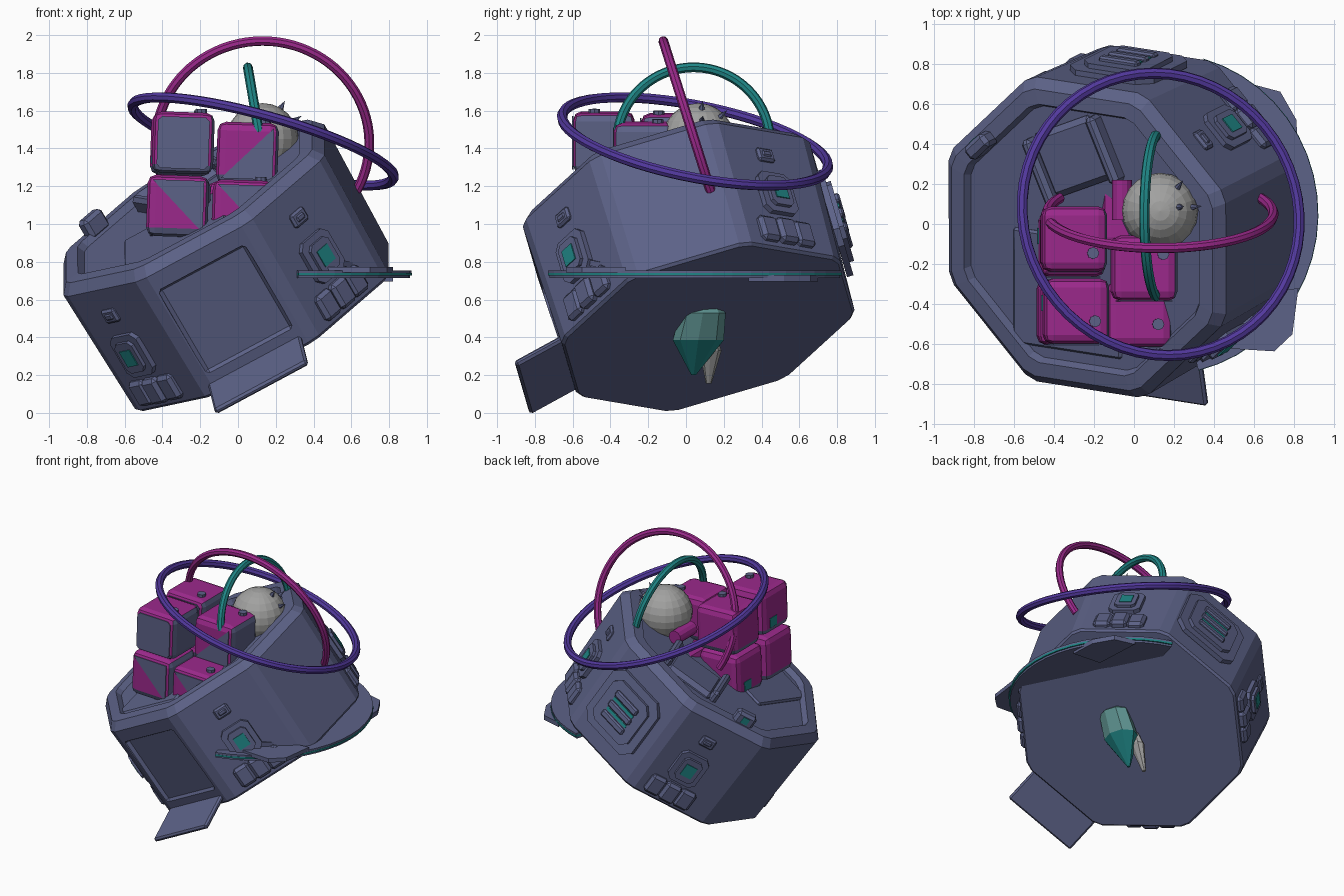
import bpy, bmesh, math
from mathutils import Matrix, Vector

if "Cube" in bpy.data.objects:
    bpy.data.objects.remove(bpy.data.objects["Cube"])

def mat(name, c):
    m = bpy.data.materials.new(name)
    m.diffuse_color = (*c, 1)
    m.use_nodes = True
    m.node_tree.nodes["Principled BSDF"].inputs["Base Color"].default_value = m.diffuse_color
    return m

SLATE = mat("slate_blue", (0.108, 0.122, 0.243))
TEAL = mat("teal", (0.014, 0.24, 0.24))
MAGENTA = mat("magenta", (0.33, 0.022, 0.26))
PURPLE = mat("purple", (0.085, 0.04, 0.34))
PALE = mat("pale_grey", (0.36, 0.36, 0.355))
MINT = mat("pale_teal", (0.12, 0.31, 0.30))

def finish(name, bm, m, M=Matrix()):
    bmesh.ops.recalc_face_normals(bm, faces=bm.faces)
    me = bpy.data.meshes.new(name)
    bm.to_mesh(me)
    bm.free()
    me.materials.append(m)
    ob = bpy.data.objects.new(name, me)
    bpy.context.collection.objects.link(ob)
    ob.matrix_world = M
    return ob

def T(x, y, z):
    return Matrix.Translation((x, y, z))

def box(name, size, m, M, bevel=0.0, seg=1):
    bm = bmesh.new()
    bmesh.ops.create_cube(bm, size=1, matrix=Matrix.Diagonal((*size, 1)))
    if bevel:
        bmesh.ops.bevel(bm, geom=bm.edges[:], offset=bevel, segments=seg,
                        affect='EDGES', profile=0.5)
    return finish(name, bm, m, M)

def cone(name, r1, r2, h, n, m, M):
    bm = bmesh.new()
    bmesh.ops.create_cone(bm, cap_ends=True, segments=n, radius1=r1, radius2=r2, depth=h)
    return finish(name, bm, m, M)

def prism(name, pts, thick, m, M):
    """Flat outline in local xy, extruded up local z."""
    bm = bmesh.new()
    f = bm.faces.new([bm.verts.new((x, y, 0)) for x, y in pts])
    r = bmesh.ops.extrude_face_region(bm, geom=[f])
    bmesh.ops.translate(bm, vec=(0, 0, thick),
                        verts=[v for v in r["geom"] if isinstance(v, bmesh.types.BMVert)])
    return finish(name, bm, m, M)

def chamfered(w, h, c):
    w, h = w / 2, h / 2
    return [(-w + c, -h), (w - c, -h), (w, -h + c), (w, h - c),
            (w - c, h), (-w + c, h), (-w, h - c), (-w, -h + c)]

def loft(bm, rings, closed=False):
    """Bridge matching vertex rings and cap the ends."""
    n = len(rings[0])
    for A, B in zip(rings, rings[1:] + (rings[:1] if closed else [])):
        for j in range(n):
            bm.faces.new((A[j], A[(j + 1) % n], B[(j + 1) % n], B[j]))
    if not closed:
        bm.faces.new(rings[0])
        bm.faces.new(rings[-1])

def hoop(name, centre, ax1, ax2, R, r, m, a0=0, a1=360):
    """Eight-sided tube swept along an arc in the plane of ax1 and ax2."""
    ax1, ax2 = Vector(ax1).normalized(), Vector(ax2).normalized()
    n = ax1.cross(ax2).normalized()
    ax2 = n.cross(ax1)
    closed, N, S = a1 - a0 == 360, 56, 8
    bm, rings = bmesh.new(), []
    for i in range(N if closed else N + 1):
        t = math.radians(a0 + (a1 - a0) * i / N)
        o = ax1 * math.cos(t) + ax2 * math.sin(t)
        rings.append([bm.verts.new(Vector(centre) + o * (R + r * math.cos(q)) + n * r * math.sin(q))
                      for q in (math.tau * j / S for j in range(S))])
    loft(bm, rings, closed)
    ob = finish(name, bm, m)
    bpy.ops.object.select_all(action='DESELECT')
    ob.select_set(True)
    bpy.context.view_layer.objects.active = ob
    bpy.ops.object.shade_smooth_by_angle(angle=math.radians(30))

# Tilted frame of the pod: x along the door side, y inward, z along the pod axis
a = Vector((-0.488, -0.247, 0.837)).normalized()
d = Vector((0.875, -0.137, 0.47))
d = (d - a * d.dot(a)).normalized()
inw = a.cross(d)
POD = Matrix((d, inw, a)).transposed().to_4x4()
POD.translation = (0.133, 0.12, 0.447)
R, FLARE = 0.832, 0.025
AP = R * math.cos(math.pi / 8)

# Pod hull: eight sides with narrow corner facets, slight flare, chamfered rim, shallow deck
bm = bmesh.new()
rings = []
for rad, z in ((R - .015, 0), (R, .015), (R + FLARE, .75), (R + FLARE - .05, .805),
               (R - .105, .81), (R - .125, .77)):
    ap, half = rad * math.cos(math.pi / 8), math.radians(20)
    rings.append([bm.verts.new((ap / math.cos(half) * math.cos(t), ap / math.cos(half) * math.sin(t), z))
                  for k in range(8) for t in (k * math.pi / 4 - half, k * math.pi / 4 + half)])
loft(bm, rings)
hull = finish("pod_hull", bm, SLATE, POD)

def side(k, s, h, out=0.0):
    """Frame on side k: x along the side, y up the pod, z outward."""
    base = Matrix(((1, 0, 0, 0), (0, 0, -1, 0), (0, 1, 0, 0), (0, 0, 0, 1)))
    out += h * FLARE * .92 / .75
    return POD @ Matrix.Rotation(k * math.pi / 4, 4, 'Z') @ T(s, -AP - out, h) @ base

# Door recess cut into the front side, with its lowered flap
cutter = box("door_cutter", (0.53, 0.54, 0.05), SLATE, side(0, -.01, 0.39), 0.02)
cutter.hide_render = True
mod = hull.modifiers.new("door_recess", 'BOOLEAN')
mod.operation, mod.solver, mod.object = 'DIFFERENCE', 'EXACT', cutter
bpy.context.view_layer.objects.active = hull
bpy.ops.object.modifier_apply(modifier=mod.name)
bpy.data.objects.remove(cutter)
box("door_flap", (0.56, 0.035, 0.29), SLATE,
    side(0, -.02, 0.02, 0.125) @ Matrix.Rotation(math.radians(14), 4, 'X'), 0.012)

# Screens, small hatches and triple panels on every second side
for k in (1, 3, 5, 7):
    s = -.02 if k in (1, 3) else -.05
    prism("screen_plate", chamfered(.22, .25, .035), .03, SLATE, side(k, s, .345))
    prism("screen_frame", chamfered(.145, .18, .025), .05, SLATE, side(k, s, .345))
    box("screen_glass", (.085, .095, .008), TEAL, side(k, s, .345, .052))
    box("small_hatch", (.11, .08, .04), SLATE, side(k, s, .59), .012)
    box("small_hatch_plate", (.06, .035, .055), SLATE, side(k, s, .59), .008)
    for i in (-1, 0, 1):
        box("lower_panel", (.122, .15, .07 if i else .09), SLATE, side(k, s + i * .118, .115), .02)

# Large vent panel on the back
prism("vent_base", chamfered(.48, .48, .07), .035, SLATE, side(4, -.03, .38))
prism("vent_frame", chamfered(.36, .36, .05), .06, SLATE, side(4, -.03, .38))
for i in (-1, 0, 1):
    box("vent_bar", (.22, .05, .04), SLATE, side(4, -.03, .38 + i * .09, .06), .01)
for i in (-.5, .5):
    box("vent_light", (.20, .022, .008), TEAL, side(4, -.03, .38 + i * .09, .062))

# Level wing hugging the right side: teal strip between two slate layers
def wing(name, r1, z, th, m):
    ang = [math.radians(-76 + 150 * i / 20) for i in range(21)]
    pts = [(r1 * math.cos(t), r1 * 1.02 * math.sin(t)) for t in ang]
    pts += [(.45 * math.cos(t), .45 * math.sin(t)) for t in reversed(ang)]
    prism(name, pts, th, m, T(.13, .05, z))
wing("wing_top", .788, .741, .014, SLATE)
wing("wing_light", .79, .727, .014, TEAL)
wing("wing_bottom", .78, .713, .014, SLATE)
prism("wing_front_tip", [(.45, -.62), (.70, -.635), (.79, -.55), (.82, -.32), (.6, -.35)],
      .03, SLATE, T(0, 0, .742))
prism("wing_rear_tip", [(.6, .35), (.82, .33), (.81, .52), (.73, .66), (.58, .70)],
      .035, SLATE, T(0, 0, .695))
prism("wing_blade", [(-.28, -.02), (.28, -.02), (.1, .06), (-.1, .06)], .03, SLATE,
      T(.60, -.42, .765) @ Matrix.Rotation(math.radians(50), 4, 'Z')
      @ Matrix.Rotation(math.radians(8), 4, 'Y'))

# Crystals hanging under the floor: each a chain of centre and half width
def crystal(name, levels, m):
    bm = bmesh.new()
    loft(bm, [[bm.verts.new((x + .75 * w * math.cos(t), y + w * math.sin(t), z))
               for t in (math.tau * i / 8 for i in range(8))] for x, y, z, w in levels])
    finish(name, bm, m)
crystal("large_crystal_tip", ((.08, .04, .20, .012), (.17, .065, .385, .135)), TEAL)
crystal("large_crystal_top", ((.17, .065, .385, .135), (.25, .09, .53, .12), (.24, .10, .56, .08)), MINT)
crystal("small_crystal", ((.01, .12, .155, .015), (.08, .13, .33, .058), (.10, .13, .41, .03)), PALE)

# Cargo cubes: magenta shells, slate right and lower sides, front panels and top nuts
S = 0.325
FRONT = Matrix(((1, 0, 0, 0), (0, 0, -1, 0), (0, 1, 0, 0), (0, 0, 0, 1)))
p = .137
SQUARE = chamfered(2 * p, 2 * p, .02)
LOW = [(-p, -p), (p, -p), (p, p)]
HIGH = [(-p, p), (p, -p), (p, p)]
for x, y, z, front, nut, light in (
        (-.29, -.435, 1.43, SQUARE, -.05, 1), (-.30, -.075, 1.42, SQUARE, -.07, 0),
        (.05, -.22, 1.375, LOW, .07, 0), (.025, -.45, 1.07, HIGH, -.05, 0),
        (-.32, -.44, 1.095, HIGH, None, 0), (-.31, -.10, 1.08, LOW, None, 1),
        (0, .05, 1.06, SQUARE, None, 0)):
    M = T(x, y, z) @ Matrix.Rotation(math.radians(2), 4, 'Y')
    cube = box("cargo_cube", (S, S, S), MAGENTA, M, .045, 2)
    cube.data.materials.append(SLATE)
    for f in cube.data.polygons:
        n = f.normal
        if (n.x > .5 and n.z < .5 and n.y < .5) or n.z < -.2:
            f.material_index = 1
    prism("cube_front_panel", front, .006, SLATE, M @ FRONT @ T(0, 0, S / 2 - .001))
    if light:
        box("cube_left_light", (.008, .08, .07), TEAL, M @ T(-S / 2, .04, -.08))
    if nut is not None:
        cone("cube_nut", .03, .03, .03, 8, SLATE, M @ T(.09, nut, S / 2 + .005))
prism("cube_front_light", [(-.03, -.01), (.02, .01), (.01, .035), (-.03, .02)], .008, TEAL,
      T(-.07, -.616, 1.0) @ FRONT)

# Magenta canister behind the cubes
cone("canister", .05, .05, .20, 12, MAGENTA, T(-.06, .12, 1.36) @ Matrix.Rotation(math.pi / 2, 4, 'X'))

# Seat, tray and rim box on the deck
SEAT = POD @ T(-.06, .42, .77) @ Matrix.Rotation(math.radians(25), 4, 'Z')
box("seat_base", (.38, .34, .08), SLATE, SEAT, .03)
for i in (-1, 1):
    box("seat_arm", (.06, .36, .10), SLATE, SEAT @ T(i * .2, -.02, .03), .02)
box("cargo_tray", (.62, .60, .03), SLATE, POD @ T(-.10, -.30, .77), .012)
box("rim_box", (.15, .12, .08), SLATE, side(5, .1, .83, -.10), .02)
box("rim_box_light", (.05, .05, .008), TEAL, side(5, .1, .84, -.06))

# Round orb with small spikes
bm = bmesh.new()
bmesh.ops.create_uvsphere(bm, u_segments=20, v_segments=12, radius=.19)
finish("orb", bm, PALE, T(.13, .065, 1.45))
for v, h in (((.5, .1, .85), .06), ((.85, .1, .5), .08), ((.45, .6, .6), .08)):
    v = Vector(v).normalized()
    cone("orb_spike", .022, 0, h, 6, SLATE,
         T(*(Vector((.13, .065, 1.45)) + v * .205)) @ v.to_track_quat('Z', 'Y').to_matrix().to_4x4())

# Orbiting hoops
hoop("purple_hoop", (.133, .048, 1.437), (1, 0, -.28), (0, 1, -.20), .717, .028, PURPLE)
hoop("magenta_hoop", (.13, .05, 1.43), (1, 0, 0), (0, -.30, .95), .565, .026, MAGENTA, -28, 208)
hoop("teal_hoop", (.12, .04, 1.43), (0, 1, 0), (-.17, 0, 1), .405, .026, TEAL, 8, 172)
